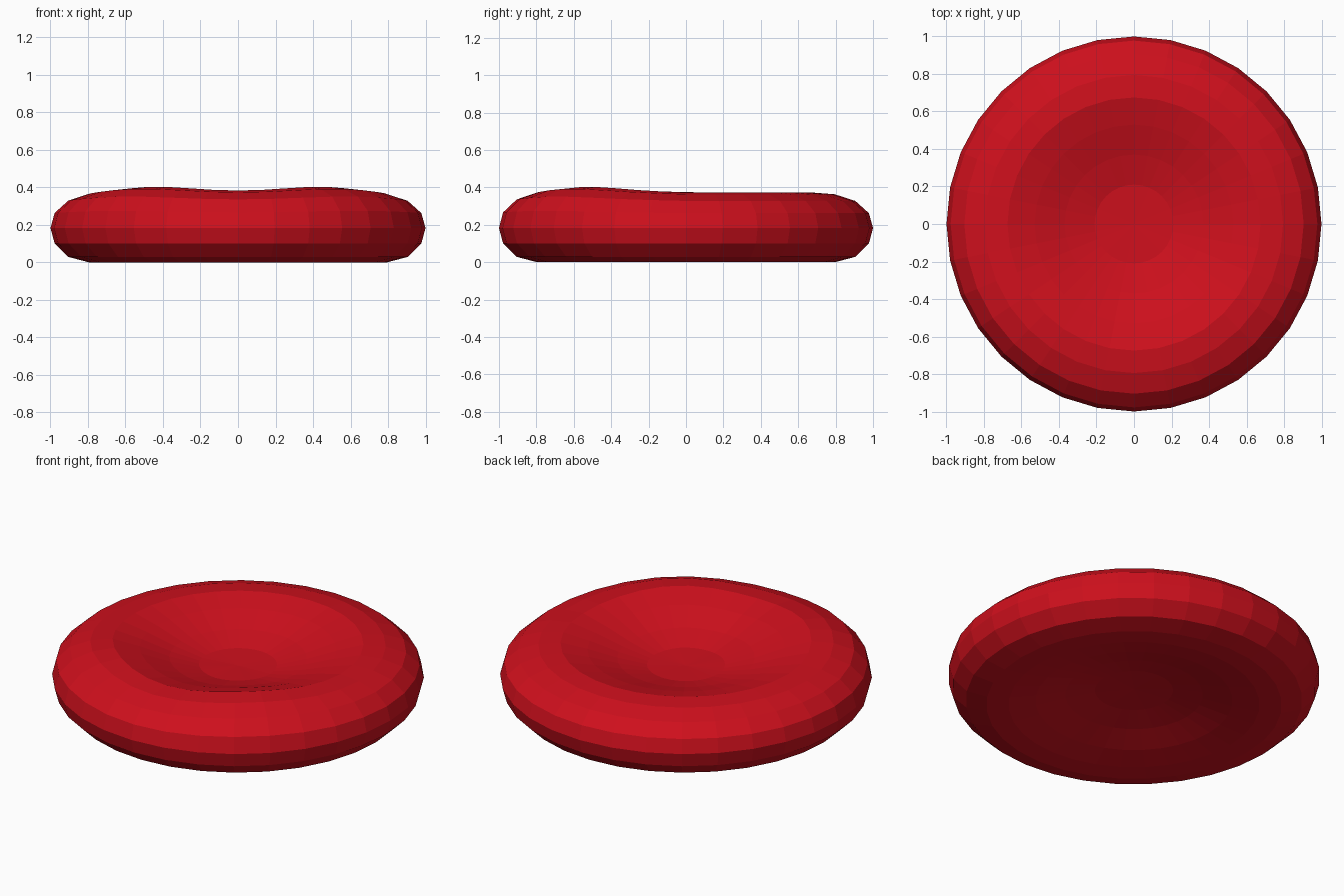
import bpy, bmesh
from math import sin, cos, tau, exp, degrees

if "Cube" in bpy.data.objects:
    bpy.data.objects.remove(bpy.data.objects["Cube"])

SEGMENTS = 32
# Half section of the biconcave disc (radius, height), top centre to bottom centre
TOP_CENTRE, BOTTOM_CENTRE = 0.25, 0.105
PROFILE = [(0.21, 0.257), (0.37, 0.298), (0.53, 0.353), (0.675, 0.393),
           (0.795, 0.383), (0.905, 0.345), (0.978, 0.275), (1.0, 0.19),
           (0.978, 0.108), (0.905, 0.036), (0.795, 0.007), (0.675, 0.009),
           (0.53, 0.032), (0.37, 0.07), (0.21, 0.097)]


def rim_swell(angle):
    """Upper rim bulges slightly at the front left and front right."""
    deg = degrees(angle) % 360
    return -0.013 + sum(0.03 * exp(-((deg - c) / 30) ** 2) for c in (230, 310))


bm = bmesh.new()

# Rings of the disc
rings = []
for radius, height in PROFILE:
    weight = max(0.0, (height - 0.19) / 0.2) * min(1.0, radius / 0.6)
    ring = []
    for i in range(SEGMENTS):
        a = tau * i / SEGMENTS
        ring.append(bm.verts.new((radius * cos(a), radius * sin(a),
                                  height + weight * rim_swell(a))))
    rings.append(ring)

# Walls between rings and fans at the two dimples
top = bm.verts.new((0, 0, TOP_CENTRE))
bottom = bm.verts.new((0, 0, BOTTOM_CENTRE))
for i in range(SEGMENTS):
    j = (i + 1) % SEGMENTS
    bm.faces.new((top, rings[0][i], rings[0][j]))
    bm.faces.new((bottom, rings[-1][j], rings[-1][i]))
    for upper, lower in zip(rings, rings[1:]):
        bm.faces.new((upper[i], lower[i], lower[j], upper[j]))

# Stand the disc exactly on the ground
lowest = min(v.co.z for v in bm.verts)
bmesh.ops.translate(bm, verts=bm.verts, vec=(0, 0, -lowest))
bmesh.ops.recalc_face_normals(bm, faces=bm.faces)

mesh = bpy.data.meshes.new("blood_cell")
bm.to_mesh(mesh)
bm.free()
cell = bpy.data.objects.new("blood_cell", mesh)
bpy.context.collection.objects.link(cell)

# Red material
red = bpy.data.materials.new("cell_red")
red.diffuse_color = (0.62, 0.005, 0.012, 1)
red.use_nodes = True
red.node_tree.nodes["Principled BSDF"].inputs["Base Color"].default_value = red.diffuse_color
mesh.materials.append(red)
